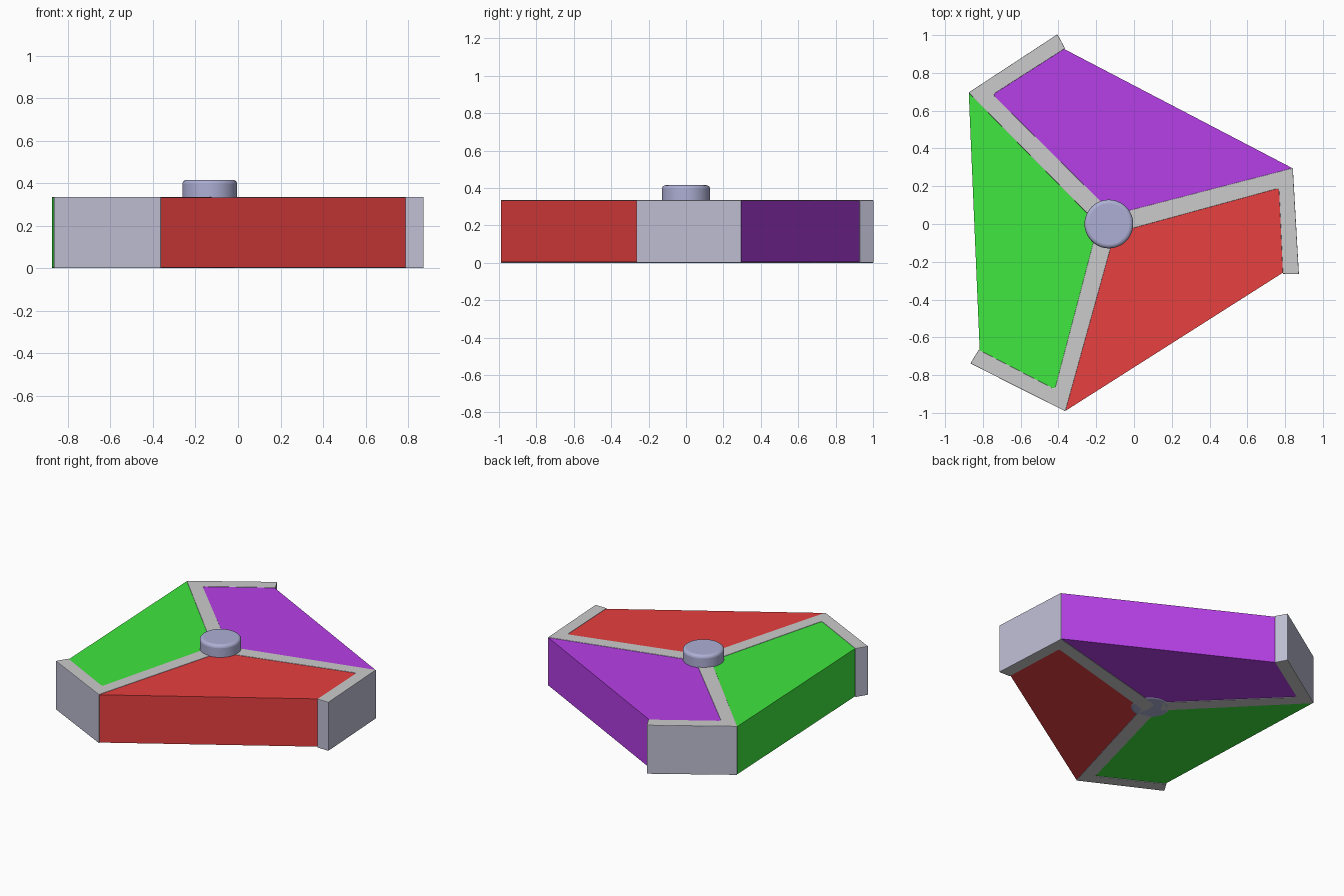
import bpy, bmesh, math
from mathutils import Matrix, Vector

if "Cube" in bpy.data.objects:
    bpy.data.objects.remove(bpy.data.objects["Cube"])

CENTRE = Vector((-0.133, 0.0, 0.0))
HEIGHT = 0.335


def material(name, rgb):
    m = bpy.data.materials.new(name)
    m.diffuse_color = (*rgb, 1)
    m.use_nodes = True
    m.node_tree.nodes["Principled BSDF"].inputs["Base Color"].default_value = m.diffuse_color
    return m


def turned(points, turn):
    """Rotate an outline about the hub centre by a third of a turn per step."""
    rot = Matrix.Rotation(turn * math.tau / 3, 4, 'Z')
    return [CENTRE + rot @ (Vector((x, y, 0)) - CENTRE) for x, y in points]


def prism(name, outline, z0, z1, mats, bevel):
    """Extrude an outline; caps use mats[0], walls use mats[-1]."""
    bm = bmesh.new()
    low = [bm.verts.new((p.x, p.y, z0)) for p in outline]
    base = bm.faces.new(low)
    up = bmesh.ops.extrude_face_region(bm, geom=[base], use_keep_orig=True)
    verts = [g for g in up['geom'] if isinstance(g, bmesh.types.BMVert)]
    bmesh.ops.translate(bm, vec=(0, 0, z1 - z0), verts=verts)
    bmesh.ops.recalc_face_normals(bm, faces=bm.faces)
    for f in bm.faces:
        f.material_index = 0 if abs(f.normal.z) > 0.5 else len(mats) - 1
    mesh = bpy.data.meshes.new(name)
    bm.to_mesh(mesh)
    bm.free()
    for m in mats:
        mesh.materials.append(m)
    ob = bpy.data.objects.new(name, mesh)
    bpy.context.collection.objects.link(ob)
    if bevel:
        mod = ob.modifiers.new("soft_edges", 'BEVEL')
        mod.width = bevel
        mod.segments = 2
    return ob


rim_grey = material("rim_grey", (0.6, 0.6, 0.6))
steel = material("steel_blue", (0.52, 0.52, 0.66))
hub_blue = material("hub_blue", (0.42, 0.43, 0.66))
colours = [material("red", (0.8, 0.05, 0.05)),
           material("purple", (0.47, 0.05, 0.8)),
           material("green", (0.05, 0.8, 0.05))]

# Outline of one hooked arm, running from the hub to its end wall
arm = [(-0.133, 0.044), (0.841, 0.296), (0.873, -0.266), (0.788, -0.264),
       (0.768, 0.175), (0.764, 0.184), (0.752, 0.185), (-0.133, -0.057)]
# Outline of one coloured panel, tucked under the arms on both sides
tip = turned([(0.841, 0.296)], 2)[0]
panel = [(-0.133, 0.0), (0.80, 0.22), (0.81, -0.25), (0.788, -0.258),
         (tip.x + 0.002, tip.y + 0.003)]

for i, colour in enumerate(colours):
    prism(f"arm_{i + 1}", turned(arm, i), 0, HEIGHT, [rim_grey, steel], 0.003)
    prism(f"panel_{colour.name}", turned(panel, i), 0.004, HEIGHT - 0.003,
          [colour], 0)

# Central hub button with a rounded rim
bpy.ops.mesh.primitive_cylinder_add(vertices=48, radius=0.129, depth=0.415,
                                    location=(CENTRE.x, 0, 0.2075))
hub = bpy.context.object
hub.name = "hub_button"
hub.data.materials.append(hub_blue)
mod = hub.modifiers.new("rounded_rim", 'BEVEL')
mod.width = 0.02
mod.segments = 4
mod.limit_method = 'ANGLE'
bpy.ops.object.shade_smooth_by_angle()
